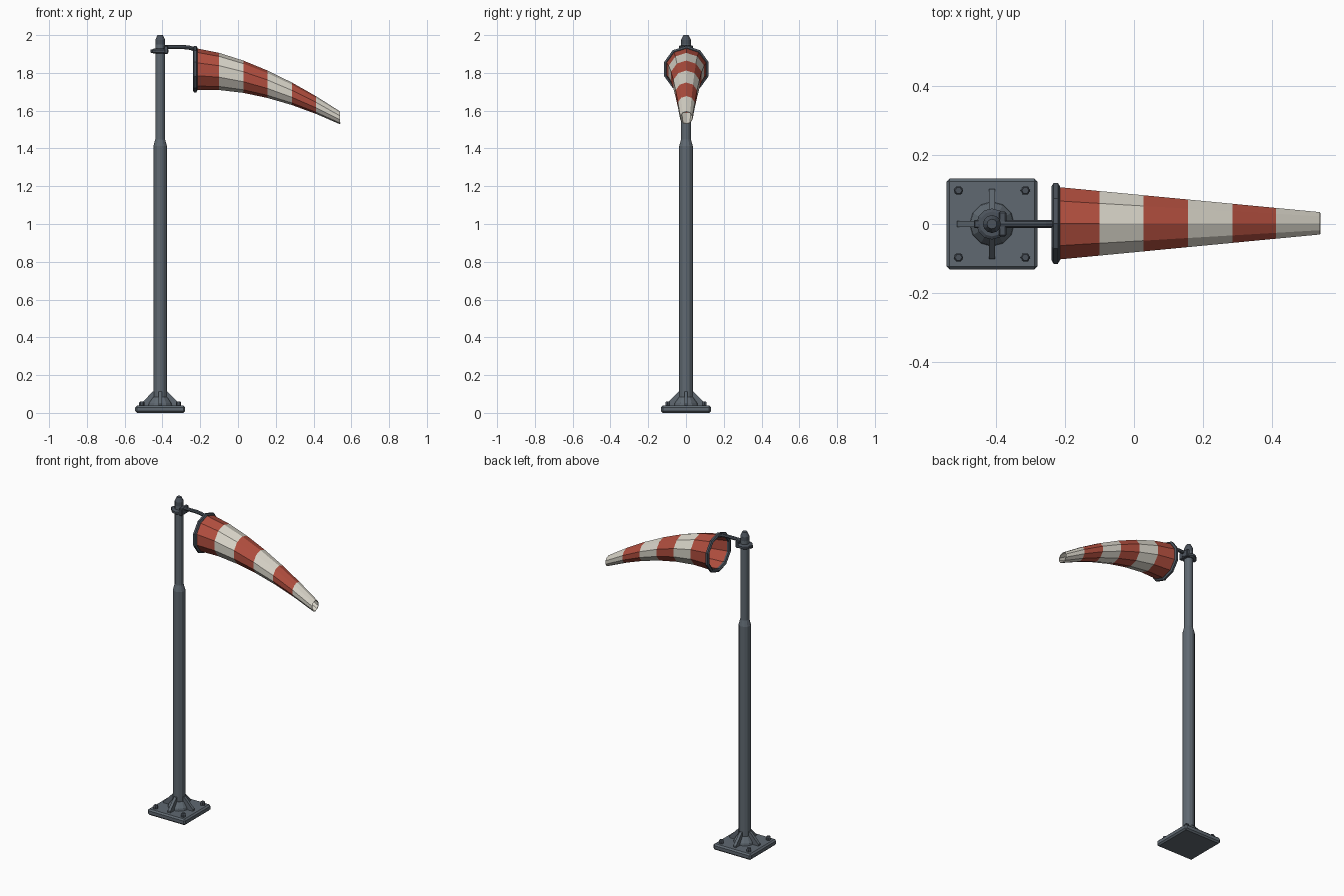
import bpy, bmesh, math
from mathutils import Vector

if "Cube" in bpy.data.objects:
    bpy.data.objects.remove(bpy.data.objects["Cube"])

PX = -0.412  # pole axis


def material(name, rgb):
    m = bpy.data.materials.new(name)
    m.diffuse_color = (*rgb, 1)
    m.use_nodes = True
    m.node_tree.nodes["Principled BSDF"].inputs["Base Color"].default_value = m.diffuse_color
    return m


STEEL = material("grey steel", (0.115, 0.14, 0.165))
DARK = material("dark steel", (0.07, 0.085, 0.105))
RED = material("red cloth", (0.45, 0.078, 0.05))
WHITE = material("off white cloth", (0.70, 0.67, 0.59))


def finish(name, bm, *mats):
    bmesh.ops.recalc_face_normals(bm, faces=bm.faces)
    me = bpy.data.meshes.new(name)
    bm.to_mesh(me)
    bm.free()
    for m in mats:
        me.materials.append(m)
    ob = bpy.data.objects.new(name, me)
    bpy.context.collection.objects.link(ob)
    return ob


def loft(bm, rings, cap=True, closed=False):
    """Join rings of points with quads."""
    vs = [[bm.verts.new(p) for p in r] for r in rings]
    n = len(vs[0])
    pairs = list(zip(vs, vs[1:])) + ([(vs[-1], vs[0])] if closed else [])
    faces = []
    for k, (a, b) in enumerate(pairs):
        for i in range(n):
            j = (i + 1) % n
            faces.append((k, bm.faces.new((a[i], a[j], b[j], b[i]))))
    if cap and not closed:
        bm.faces.new(vs[0])
        bm.faces.new(vs[-1])
    return faces


def lathe(name, profile, n, mat, x=PX, y=0.0, turn=0.0):
    """Upright turned part from (radius, height) pairs."""
    bm = bmesh.new()
    loft(bm, [[(x + r * math.cos(2 * math.pi * i / n + turn),
                y + r * math.sin(2 * math.pi * i / n + turn), z)
               for i in range(n)] for r, z in profile])
    return finish(name, bm, mat)


def box(name, lo, hi, mat, bevel=0.0):
    bm = bmesh.new()
    bmesh.ops.create_cube(bm, size=1)
    for v in bm.verts:
        v.co = Vector([lo[i] + (v.co[i] + 0.5) * (hi[i] - lo[i]) for i in range(3)])
    if bevel:
        bmesh.ops.bevel(bm, geom=bm.edges[:], offset=bevel, segments=1, affect='EDGES')
    return finish(name, bm, mat)


# base plate, flange, bolts and gussets
box("base_plate", (PX - 0.132, -0.132, 0), (PX + 0.132, 0.132, 0.038), STEEL, 0.009)
lathe("base_flange", [(0.065, 0.036), (0.062, 0.052), (0.038, 0.085)], 12, STEEL)
for sx in (-1, 1):
    for sy in (-1, 1):
        lathe("bolt", [(0.014, 0.036), (0.014, 0.055), (0.010, 0.060)], 6, DARK,
              PX + sx * 0.097, sy * 0.097)
for k in range(4):
    c, s = math.cos(k * math.pi / 2), math.sin(k * math.pi / 2)
    outline = [(0.02, 0.036), (0.102, 0.036), (0.102, 0.048), (0.040, 0.112), (0.02, 0.112)]
    bm = bmesh.new()
    loft(bm, [[(PX + r * c - t * s, r * s + t * c, z) for r, z in outline]
              for t in (-0.009, 0.009)])
    finish("gusset", bm, STEEL)

# stepped pole with tapered cap
lathe("pole", [(0.036, 0.03), (0.036, 1.412), (0.026, 1.448), (0.026, 1.95)], 12, STEEL)
lathe("pole_cap", [(0.026, 1.95), (0.026, 1.975), (0.014, 2.0)], 12, DARK)

# swivel collar with lug and clamp
lathe("collar", [(0.036, 1.903), (0.045, 1.909), (0.045, 1.922), (0.036, 1.928)], 12, DARK)
box("collar_lug", (PX - 0.052, -0.012, 1.906), (PX - 0.03, 0.012, 1.925), DARK, 0.003)
box("arm_clamp", (PX + 0.02, -0.036, 1.900), (PX + 0.042, 0.036, 1.945), DARK, 0.004)

# bent arm from clamp to hoop
arm = [(PX + 0.025, 1.937), (-0.29, 1.937), (-0.255, 1.933), (-0.222, 1.922)]
bm = bmesh.new()
loft(bm, [[(x, 0.011 * math.cos(math.pi * i / 4), z + 0.011 * math.sin(math.pi * i / 4))
           for i in range(8)] for x, z in arm])
finish("arm", bm, DARK)

# ten sided mouth hoop
N, CZ, CY = 10, 1.82, 0.002


def section(x, r, z):
    """Upright ten sided ring with a corner on top."""
    return [(x, CY + r * math.sin(2 * math.pi * i / N), z + r * math.cos(2 * math.pi * i / N))
            for i in range(N)]


bm = bmesh.new()
loft(bm, [section(-0.227 + 0.012 * math.cos(a), 0.113 + 0.012 * math.sin(a), CZ)
          for a in [k * math.pi / 3 for k in range(6)]], closed=True)
finish("mouth_hoop", bm, DARK)

# drooping tapered sock, one colour per band
xs = [-0.225, -0.1, 0.028, 0.156, 0.285, 0.412, 0.54]
bm = bmesh.new()
rings = []
for x in xs:
    t = (x - xs[0]) / (xs[-1] - xs[0])
    rings.append(section(x, 0.111 - 0.077 * t, CZ - 0.258 * t ** 1.68))
for k, f in loft(bm, rings, cap=False):
    f.material_index = k % 2
sock = finish("sock", bm, RED, WHITE)
solid = sock.modifiers.new("cloth", 'SOLIDIFY')
solid.thickness = 0.004
solid.offset = -1
